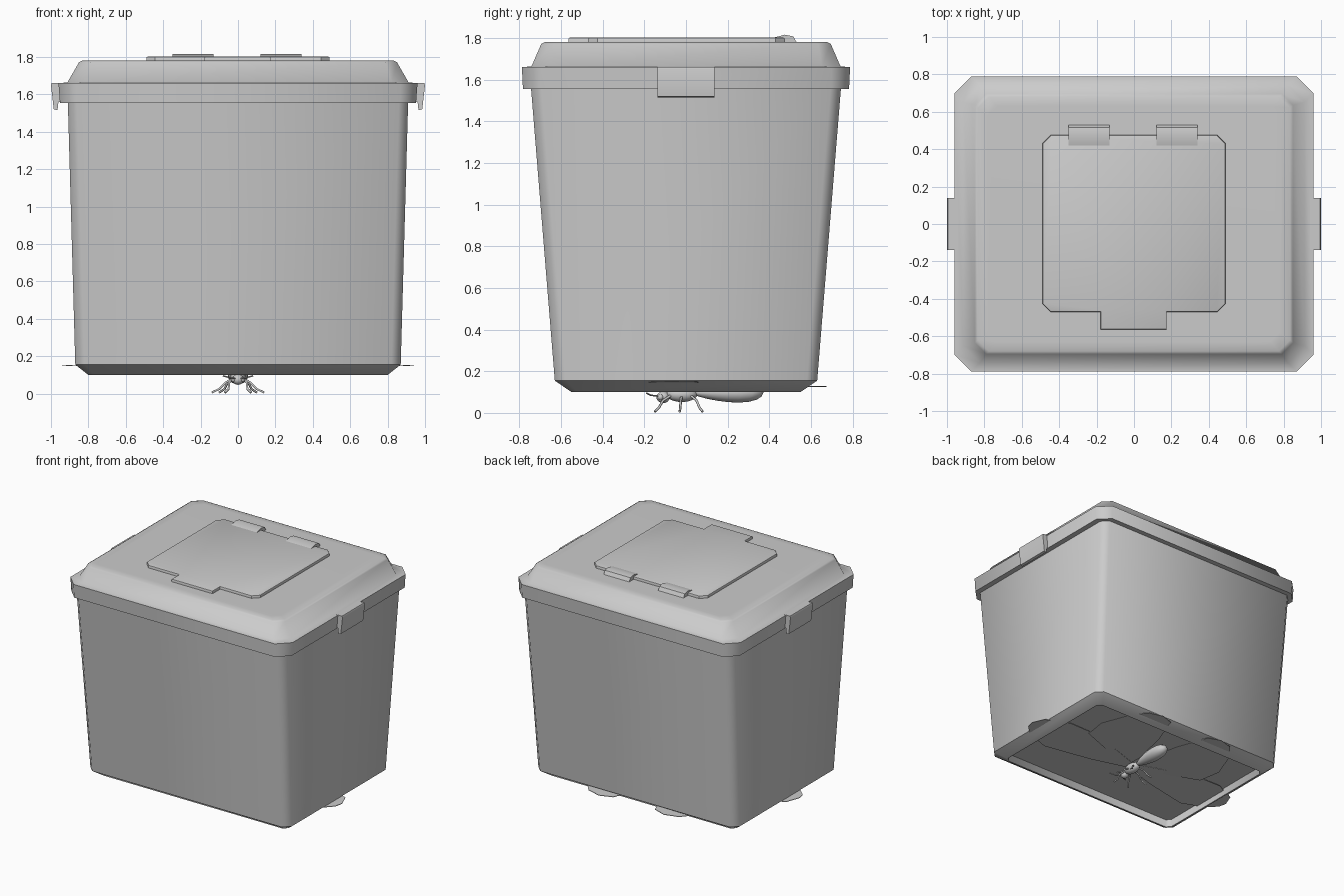
import bpy, bmesh, math
from mathutils import Vector

if "Cube" in bpy.data.objects:
    bpy.data.objects.remove(bpy.data.objects["Cube"])

grey = bpy.data.materials.new("plain_grey")
grey.diffuse_color = (0.6, 0.6, 0.6, 1)
grey.use_nodes = True
grey.node_tree.nodes["Principled BSDF"].inputs["Base Color"].default_value = grey.diffuse_color


def finish(name, bm, angle=50):
    """Turn a bmesh into a named, angle-smoothed object."""
    bmesh.ops.recalc_face_normals(bm, faces=bm.faces)
    me = bpy.data.meshes.new(name)
    bm.to_mesh(me)
    bm.free()
    me.materials.append(grey)
    me.polygons.foreach_set("use_smooth", [True] * len(me.polygons))
    me.set_sharp_from_angle(angle=math.radians(angle))
    ob = bpy.data.objects.new(name, me)
    bpy.context.collection.objects.link(ob)
    return ob


def octagon(hx, hy, z, c):
    """Rectangle with cut corners."""
    quarter = [(hx, hy - c), (hx - c, hy)]
    pts = quarter + [(-x, y) for x, y in reversed(quarter)]
    pts += [(-x, -y) for x, y in pts]
    return [(x, y, z) for x, y in pts]


def loft(name, rings, angle=50):
    bm = bmesh.new()
    loops = [[bm.verts.new(p) for p in ring] for ring in rings]
    n = len(loops[0])
    for a, b in zip(loops, loops[1:]):
        for i in range(n):
            j = (i + 1) % n
            bm.faces.new((a[i], a[j], b[j], b[i]))
    bm.faces.new(loops[0])
    bm.faces.new(loops[-1])
    return finish(name, bm, angle)


def plate(name, pts, z0, z1, inset=0.0):
    """Flat outline extruded upward, with an optional softened top edge."""
    bm = bmesh.new()
    low = bm.faces.new([bm.verts.new((x, y, z0)) for x, y in pts])
    top = bmesh.ops.extrude_face_region(bm, geom=[low])["geom"]
    bmesh.ops.translate(bm, vec=(0, 0, z1 - z0),
                        verts=[g for g in top if isinstance(g, bmesh.types.BMVert)])
    if inset:
        edges = [e for e in bm.edges if all(v.co.z > z1 - 1e-5 for v in e.verts)]
        bmesh.ops.bevel(bm, geom=edges, offset=inset, segments=2, affect='EDGES', profile=0.5)
    return finish(name, bm, 40)


# Tapered bin with a recessed underside
loft("bin_body", [octagon(0.79, 0.54, 0.16, 0.03),
                  octagon(0.79, 0.54, 0.10, 0.03),
                  octagon(0.80, 0.55, 0.10, 0.03),
                  octagon(0.87, 0.63, 0.155, 0.05),
                  octagon(0.91, 0.745, 1.57, 0.05)])

# Lid with an overhanging lip, a sloped shoulder and a flat top
loft("lid", [octagon(0.90, 0.73, 1.555, 0.05),
             octagon(0.952, 0.783, 1.555, 0.085),
             octagon(0.96, 0.788, 1.66, 0.09),
             octagon(0.912, 0.742, 1.664, 0.09),
             octagon(0.85, 0.695, 1.772, 0.06),
             octagon(0.835, 0.68, 1.78, 0.06),
             octagon(0.78, 0.63, 1.781, 0.05)], 60)

# Hatch on the lid, with a front tab and hinge lugs
c = 0.045
hatch = [(0.49, -0.47 + c), (0.49, 0.475 - c), (0.49 - c, 0.475),
         (-0.49 + c, 0.475), (-0.49, 0.475 - c), (-0.49, -0.47 + c), (-0.49 + c, -0.47),
         (-0.18, -0.47), (-0.18, -0.565), (0.175, -0.565), (0.175, -0.47), (0.49 - c, -0.47)]
plate("hatch", hatch, 1.775, 1.802, 0.008)
for side, x in (("left", -0.24), ("right", 0.23)):
    bm = bmesh.new()
    prof = [(0.42, 1.778), (0.42, 1.802), (0.475, 1.816), (0.515, 1.808), (0.532, 1.778)]
    ends = [[bm.verts.new((x + s * 0.11, y, z)) for y, z in prof] for s in (-1, 1)]
    for i in range(5):
        j = (i + 1) % 5
        bm.faces.new((ends[0][i], ends[0][j], ends[1][j], ends[1][i]))
    for e in ends:
        bm.faces.new(e)
    finish(side + "_hinge", bm, 40)

# Side latches: a bent profile swept along y
latch = [(0.94, 1.662), (0.995, 1.662), (1.0, 1.65), (0.985, 1.52),
         (0.965, 1.515), (0.96, 1.56), (0.94, 1.56)]
for side, s in (("left", -1), ("right", 1)):
    loft(side + "_latch", [[(s * x, y, z) for x, z in latch] for y in (-0.138, 0.138)], 40)


# Moth clinging to the underside
def blob(name, loc, radii, taper=0.0, seg=16):
    bm = bmesh.new()
    bmesh.ops.create_uvsphere(bm, u_segments=seg, v_segments=10, radius=1)
    for v in bm.verts:
        k = 1 + taper * v.co.y
        v.co = Vector((v.co.x * k * radii[0], v.co.y * radii[1], v.co.z * k * radii[2])) + Vector(loc)
    return finish(name, bm, 180)


blob("moth_abdomen", (0, 0.20, 0.098), (0.052, 0.172, 0.046), 0.35)
blob("moth_thorax", (0, -0.02, 0.09), (0.042, 0.075, 0.038))
blob("moth_head", (0, -0.11, 0.075), (0.032, 0.032, 0.028))


def limb(name, pts, r):
    cu = bpy.data.curves.new(name, 'CURVE')
    cu.dimensions = '3D'
    cu.bevel_depth = r
    cu.bevel_resolution = 1
    cu.use_fill_caps = True
    sp = cu.splines.new('POLY')
    sp.points.add(len(pts) - 1)
    for p, co in zip(sp.points, pts):
        p.co = (*co, 1)
    cu.materials.append(grey)
    ob = bpy.data.objects.new(name, cu)
    bpy.context.collection.objects.link(ob)


fore = [(0.02, -0.08), (0.3, -0.16), (0.66, -0.25), (0.85, -0.19), (0.925, -0.12),
        (0.94, -0.06), (0.90, 0.04), (0.72, 0.13), (0.5, 0.14), (0.2, 0.06), (0.02, 0.0)]
hind = [(0.02, -0.02), (0.3, 0.03), (0.54, 0.12), (0.57, 0.3), (0.48, 0.54), (0.39, 0.645),
        (0.28, 0.675), (0.18, 0.64), (0.09, 0.4), (0.02, 0.1)]
for side, s in (("left", -1), ("right", 1)):
    blob(side + "_moth_eye", (s * 0.024, -0.122, 0.075), (0.014, 0.014, 0.014), 0, 10)
    # Thin wings; the front pair rises toward its tip
    for part, pts, z in (("front", fore, 0.122), ("rear", hind, 0.124)):
        ob = plate(f"{side}_{part}_wing", [(s * x, y) for x, y in pts], z, z + 0.004)
        if part == "front":
            for v in ob.data.vertices:
                v.co.z += 0.028 * max(0, abs(v.co.x) - 0.3) / 0.64
    # Three jointed legs and a feeler
    for i, (y0, y1, fx) in enumerate(((-0.07, -0.15, 0.07), (-0.02, -0.03, 0.14), (0.02, 0.08, 0.10))):
        ym = (y0 + y1) / 2
        limb(f"{side}_moth_leg_{i + 1}", [(s * 0.02, y0, 0.085), (s * (0.03 + fx * 0.25), ym, 0.06),
             (s * (fx * 0.72), (ym + y1) / 2, 0.025), (s * fx, y1, 0.006)], 0.006)
    limb(side + "_moth_feeler", [(s * 0.012, -0.13, 0.08), (s * 0.04, -0.17, 0.085),
                                 (s * 0.08, -0.19, 0.095)], 0.004)
